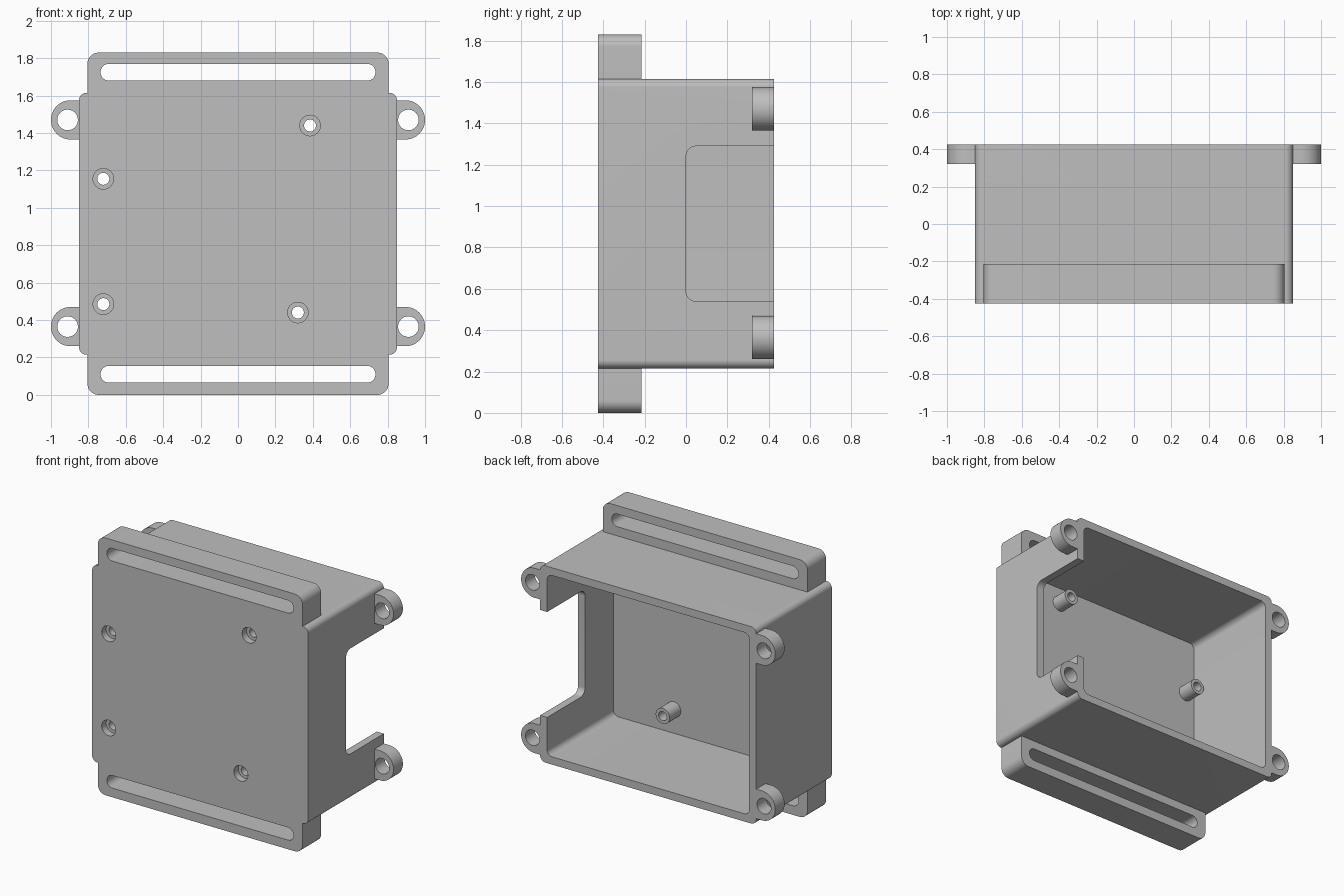
import bpy, bmesh
from math import pi, cos, sin

if "Cube" in bpy.data.objects:
    bpy.data.objects.remove(bpy.data.objects["Cube"])

GREY = (0.52, 0.52, 0.52, 1)
grey = bpy.data.materials.new("plain grey")
grey.use_nodes = True
grey.diffuse_color = GREY
grey.node_tree.nodes["Principled BSDF"].inputs["Base Color"].default_value = GREY

FRONT, BACK = -0.425, 0.425
BOTTOM, TOP, HALF_W = 0.215, 1.615, 0.85
MID = (BOTTOM + TOP) / 2
WALL, FLOOR = 0.055, -0.32


def slab(name, u0, u1, v0, v1, radii, w0, w1, axis="Y"):
    """Rounded rectangle extruded along an axis; radii run from low-u low-v, anticlockwise."""
    if not isinstance(radii, tuple):
        radii = (radii,) * 4
    corners = [(u0, v0, 1, 1), (u1, v0, -1, 1), (u1, v1, -1, -1), (u0, v1, 1, -1)]
    outline = []
    for i, ((u, v, su, sv), r) in enumerate(zip(corners, radii)):
        steps = 16 if r else 0
        for k in range(steps + 1):
            a = pi + i * pi / 2 + (k / steps * pi / 2 if steps else 0)
            p = (u + su * r + r * cos(a), v + sv * r + r * sin(a))
            if not outline or abs(p[0] - outline[-1][0]) + abs(p[1] - outline[-1][1]) > 1e-5:
                outline.append(p)
    if abs(outline[0][0] - outline[-1][0]) + abs(outline[0][1] - outline[-1][1]) < 1e-5:
        outline.pop()
    place = (lambda u, v, w: (u, w, v)) if axis == "Y" else (lambda u, v, w: (w, u, v))
    bm = bmesh.new()
    ends = [[bm.verts.new(place(u, v, w)) for u, v in outline] for w in (w0, w1)]
    bm.faces.new(ends[0])
    bm.faces.new(ends[1][::-1])
    for i in range(len(outline)):
        j = (i + 1) % len(outline)
        bm.faces.new((ends[0][i], ends[1][i], ends[1][j], ends[0][j]))
    bmesh.ops.recalc_face_normals(bm, faces=bm.faces)
    mesh = bpy.data.meshes.new(name)
    bm.to_mesh(mesh)
    bm.free()
    mesh.materials.append(grey)
    obj = bpy.data.objects.new(name, mesh)
    bpy.context.collection.objects.link(obj)
    return obj


def disc(name, x, z, r, w0, w1):
    return slab(name, x - r, x + r, z - r, z + r, r, w0, w1)


def combine(body, part, operation):
    """Join a part to the body or cut it away, then discard the part."""
    mod = body.modifiers.new(part.name, "BOOLEAN")
    mod.operation, mod.solver, mod.object = operation, "EXACT", part
    bpy.ops.object.select_all(action="DESELECT")
    bpy.context.view_layer.objects.active = body
    body.select_set(True)
    bpy.ops.object.modifier_apply(modifier=mod.name)
    bpy.data.objects.remove(part)


# Outer block of the open-backed case
case = slab("enclosure", -HALF_W, HALF_W, BOTTOM, TOP, 0.04, FRONT, BACK)
adds, cuts = [], []

# Slotted strap brackets above and below
for top in (False, True):
    z0, z1 = (TOP - 0.02, 1.83) if top else (0, BOTTOM + 0.02)
    radii = (0, 0, 0.06, 0.06) if top else (0.06, 0.06, 0, 0)
    adds.append(slab("strap_bracket", -0.805, 0.805, z0, z1, radii, FRONT, -0.215))
    zc = 1.725 if top else 0.11
    cuts.append(slab("strap_slot", -0.735, 0.735, zc - 0.045, zc + 0.045, 0.045, -0.6, 0))

# Screw ears at the four back corners
for side in (-1, 1):
    for z in (0.365, 1.47):
        u = sorted((side * 0.82, side))
        radii = (0, 0.105, 0.105, 0) if side > 0 else (0.105, 0, 0, 0.105)
        adds.append(slab("screw_ear", *u, z - 0.105, z + 0.105, radii, 0.32, BACK))
        cuts.append(disc("ear_hole", side * 0.911, z, 0.055, 0.2, 0.6))

# Hollow interior, cut before the standoffs are added
cavity = slab("cavity", -HALF_W + WALL, HALF_W - WALL, BOTTOM + WALL, TOP - WALL,
              0.04, FLOOR, 0.6)
combine(case, cavity, "DIFFERENCE")

# Opening in the left wall
cuts.append(slab("side_opening", 0, 0.6, 0.54, 1.29, (0.05, 0, 0, 0.05), 0.7, 0.88, "X"))

# Standoffs with through holes and counterbores in the front
for x, z in ((0.385, 1.44), (-0.72, 1.155), (-0.72, 0.485), (0.32, 0.44)):
    adds.append(disc("standoff", x, z, 0.055, FLOOR - 0.03, FLOOR + 0.125))
    cuts.append(disc("standoff_hole", x, z, 0.032, -0.6, 0))
    cuts.append(disc("counterbore", x, z, 0.055, -0.6, FRONT + 0.05))

for part in adds:
    combine(case, part, "UNION")
for part in cuts:
    combine(case, part, "DIFFERENCE")

# Smooth rounded faces, keep the hard edges
bpy.ops.object.select_all(action="DESELECT")
case.select_set(True)
bpy.context.view_layer.objects.active = case
bpy.ops.object.shade_smooth_by_angle(angle=pi / 6)
